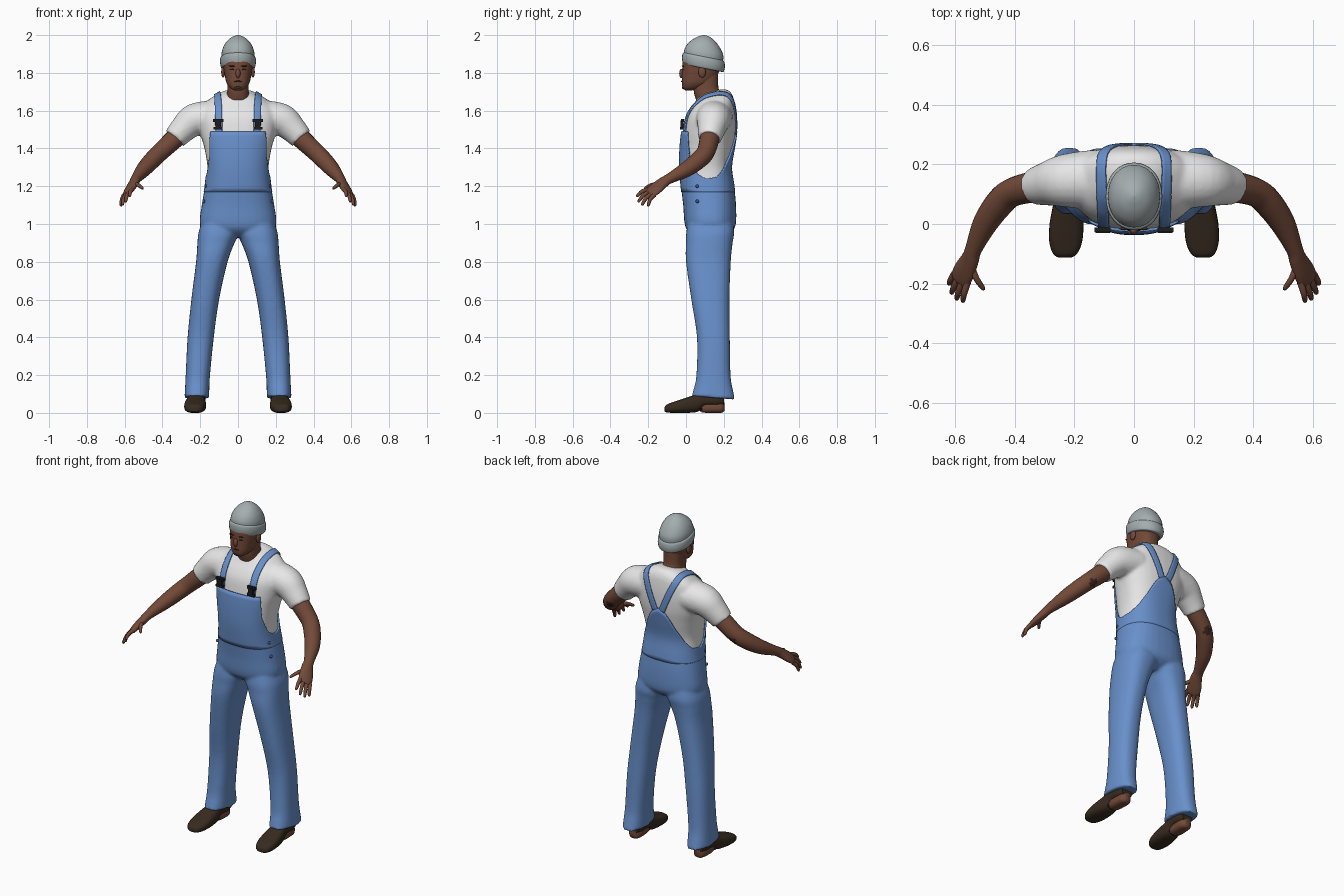
import bpy, bmesh
from math import sin, cos, pi, copysign
from mathutils import Vector, Matrix

cube = bpy.data.objects.get("Cube")
if cube:
    bpy.data.objects.remove(cube, do_unlink=True)


def material(name, rgb):
    m = bpy.data.materials.new(name)
    m.use_nodes = True
    m.diffuse_color = (*rgb, 1)
    m.node_tree.nodes["Principled BSDF"].inputs["Base Color"].default_value = (*rgb, 1)
    return m


DENIM = material("blue denim", (.14, .28, .60))
NAVY = material("dark blue button", (.05, .10, .25))
WHITE = material("white cotton", (.82, .82, .82))
SKIN = material("brown skin", (.17, .068, .04))
DARK = material("dark skin and brows", (.045, .02, .013))
WOOL = material("grey wool", (.37, .42, .43))
LEATHER = material("dark brown leather", (.038, .024, .014))
BLACK = material("black plastic", (.012, .012, .014))


# ---- helpers -------------------------------------------------------------
def smooth(rows, k=5):
    """Catmull-Rom interpolation of rows of numbers."""
    out, n = [], len(rows)
    for i in range(n - 1):
        a, b, c, d = rows[max(i - 1, 0)], rows[i], rows[i + 1], rows[min(i + 2, n - 1)]
        for j in range(k):
            t = j / k
            out.append(tuple(q + .5 * t * (r - p + t * (2 * p - 5 * q + 4 * r - s + t * (3 * (q - r) + s - p)))
                             for p, q, r, s in zip(a, b, c, d)))
    return out + [tuple(rows[-1])]


def rim(angle, power):
    s, c = sin(angle), cos(angle)
    return copysign(abs(s) ** power, s), -copysign(abs(c) ** power, c)


def upright(rows, k=5, n=32, power=.83, grow=0):
    """Rings from rows (z, x0, x1, y0, y1, tilt)."""
    rings = []
    for z, x0, x1, y0, y1, tilt in smooth(rows, k):
        ring = []
        for i in range(n):
            u, v = rim(2 * pi * i / n, power)
            dy = v * ((y1 - y0) / 2 + grow)
            ring.append(Vector(((x0 + x1) / 2 + u * ((x1 - x0) / 2 + grow), (y0 + y1) / 2 + dy, z + tilt * dy)))
        rings.append(ring)
    return rings


def tube(rows, ref, k=5, n=20):
    """Rings along a path of rows (x, y, z, wide radius, thin radius)."""
    pts, rings = smooth(rows, k), []
    for i, r in enumerate(pts):
        t = (Vector(pts[min(i + 1, len(pts) - 1)][:3]) - Vector(pts[max(i - 1, 0)][:3])).normalized()
        v = t.cross(Vector(ref)).normalized()
        u = v.cross(t)
        rings.append([Vector(r[:3]) + u * r[3] * cos(2 * pi * j / n) + v * r[4] * sin(2 * pi * j / n)
                      for j in range(n)])
    return rings


def flip(rings):
    return [[Vector((-p.x, p.y, p.z)) for p in ring] for ring in rings]


def finish(name, bm, mats, angle=.8):
    bmesh.ops.recalc_face_normals(bm, faces=bm.faces)
    me = bpy.data.meshes.new(name)
    bm.to_mesh(me)
    bm.free()
    for m in mats:
        me.materials.append(m)
    ob = bpy.data.objects.new(name, me)
    bpy.context.collection.objects.link(ob)
    bpy.ops.object.select_all(action='DESELECT')
    ob.select_set(True)
    bpy.context.view_layer.objects.active = ob
    bpy.ops.object.shade_smooth_by_angle(angle=angle)
    return ob


def loft(name, shells, *mats, caps=True, closed=True, rule=None):
    bm = bmesh.new()
    for rings in shells:
        vs = [[bm.verts.new(p) for p in ring] for ring in rings]
        n = len(vs[0])
        for a, b in zip(vs, vs[1:]):
            for i in range(n if closed else n - 1):
                bm.faces.new((a[i], a[(i + 1) % n], b[(i + 1) % n], b[i]))
        if caps:
            bm.faces.new(vs[0])
            bm.faces.new(vs[-1])
    if rule:
        for f in bm.faces:
            f.material_index = rule(f.calc_center_median())
    return finish(name, bm, mats)


def pair(name, shells, *mats, **kw):
    loft("left_" + name, shells, *mats, **kw)
    loft("right_" + name, [flip(s) for s in shells], *mats, **kw)


def blob(name, centre, size, mat, box=False, both=False):
    for s in ((1, -1) if both else (1,)):
        m = Matrix.Translation((centre[0] * s, *centre[1:])) @ Matrix.Diagonal((*size, 1))
        bm = bmesh.new()
        if box:
            bmesh.ops.create_cube(bm, size=2, matrix=m)
        else:
            bmesh.ops.create_uvsphere(bm, u_segments=16, v_segments=10, radius=1, matrix=m)
        finish(("left_" if s > 0 else "right_") * both + name, bm, [mat])


def blend(ob, voxel, repeat):
    m = ob.modifiers.new("merge", 'REMESH')
    m.mode, m.voxel_size, m.use_smooth_shade = 'VOXEL', voxel, True
    m = ob.modifiers.new("soften", 'SMOOTH')
    m.factor, m.iterations = .5, repeat


# ---- torso outline: z, half width, front y, back y, tilt ------------------
TORSO = [(z, -w, w, f, b, t) for z, w, f, b, t in (
    (.93, .08, .06, .19, 0), (.96, .15, .02, .235, 0), (1.0, .195, .0, .257, 0), (1.1, .185, -.008, .258, 0),
    (1.2, .168, -.02, .248, 0), (1.3, .162, -.028, .235, 0), (1.4, .178, -.026, .25, 0),
    (1.48, .20, -.018, .262, 0), (1.56, .212, -.004, .264, 0), (1.62, .195, .02, .258, .1),
    (1.66, .15, .045, .248, .18), (1.69, .095, .065, .225, .22), (1.70, .07, .08, .19, .25))]
DENSE = smooth(TORSO, 8)


def torso_point(angle, z, grow):
    for a, b in zip(DENSE, DENSE[1:]):
        if a[0] <= z <= b[0]:
            t = (z - a[0]) / (b[0] - a[0])
            _, x0, x1, y0, y1, _ = [p + (q - p) * t for p, q in zip(a, b)]
            u, v = rim(angle, .83)
            return Vector((u * (x1 + grow), (y0 + y1) / 2 + v * ((y1 - y0) / 2 + grow), z))


# Shirt: torso and sleeves merged
sleeve = tube([(.13, .15, 1.565, .10, .09), (.23, .145, 1.55, .09, .088), (.29, .135, 1.502, .074, .073),
               (.335, .125, 1.452, .062, .062)], (0, 1, 0))
shirt = loft("shirt", [upright(TORSO[4:], 6), sleeve, flip(sleeve)], WHITE)
blend(shirt, .009, 6)

# Trousers: seat and legs merged
leg = upright([(.08, .152, .284, .03, .26, -.08), (.12, .152, .281, .04, .25, -.05), (.2, .148, .277, .055, .236, 0),
               (.4, .128, .267, .058, .232, 0), (.6, .10, .247, .028, .23, 0), (.8, .055, .222, .0, .237, 0),
               (.9, .018, .215, .0, .247, 0), (.96, -.005, .208, .002, .255, 0), (1.04, .01, .18, .02, .24, 0)])
trousers = loft("trousers", [leg, flip(leg), upright(TORSO[:5], 6, grow=.007)], DENIM)
blend(trousers, .009, 5)

# Bib: shell whose top edge dips at the sides and rises to a point at the back
EDGE = [(0, 1.49), (40, 1.49), (45, 1.45), (55, 1.36), (75, 1.265), (90, 1.24), (110, 1.25), (130, 1.29),
        (150, 1.36), (170, 1.46), (180, 1.49)]


def edge_height(deg):
    deg = min(deg, 360 - deg)
    for (a, za), (b, zb) in zip(EDGE, EDGE[1:]):
        if deg <= b:
            return za + (zb - za) * (deg - a) / (b - a)


bib_rings = [[torso_point(d * pi / 180, 1.17 + (edge_height(d) - 1.17) * j / 14, .009) for d in range(0, 360, 5)]
             for j in range(15)]
bib = loft("bib", [bib_rings], DENIM, caps=False)
bib.modifiers.new("cloth", 'SOLIDIFY').thickness = .009

# Straps over the shoulders, laid on the shirt
path = smooth([(.105, -.018, 1.47), (.105, -.014, 1.54), (.108, .02, 1.63), (.118, .075, 1.69), (.122, .14, 1.712),
               (.108, .215, 1.685), (.065, .262, 1.58), (.02, .274, 1.47)], 6)
ribbon = [[Vector((x + w, y, z)) for w in (-.02, -.01, 0, .01, .02)] for x, y, z in path]
straps = loft("straps", [ribbon, flip(ribbon)], DENIM, caps=False, closed=False)
wrap = straps.modifiers.new("lay", 'SHRINKWRAP')
wrap.target, wrap.wrap_mode, wrap.offset = shirt, 'OUTSIDE_SURFACE', .005
cloth = straps.modifiers.new("cloth", 'SOLIDIFY')
cloth.thickness, cloth.offset = .007, 0

# Buckles and side buttons
blob("buckle_bar", (.105, -.019, 1.548), (.027, .008, .008), BLACK, box=True, both=True)
blob("buckle_clip", (.105, -.021, 1.528), (.015, .009, .02), BLACK, box=True, both=True)
blob("buckle_base", (.105, -.023, 1.507), (.024, .008, .007), BLACK, box=True, both=True)
for z, x in ((1.2, .168), (1.12, .181)):
    blob("side_button", (x, .06, z), (.008, .009, .009), NAVY, both=True)

# Arms with flat hands; a dark patch sits behind each elbow
ACROSS = (.70, .54, -.46)
arm = tube([(.28, .135, 1.505, .05, .05), (.335, .125, 1.452, .052, .052), (.41, .105, 1.382, .048, .048),
            (.455, .065, 1.337, .048, .046), (.50, .0, 1.288, .042, .04), (.538, -.085, 1.242, .029, .027),
            (.55, -.12, 1.22, .033, .024), (.57, -.16, 1.188, .041, .02), (.583, -.187, 1.166, .038, .015),
            (.587, -.197, 1.158, .025, .008)], ACROSS, 6)
elbow = Vector((.41, .145, 1.352))
pair("arm", [arm], SKIN, DARK, rule=lambda p: int((Vector((abs(p.x), p.y, p.z)) - elbow).length < .026))

# Fingers and thumb: base to tip
digits = {"index_finger": ((.558, -.195, 1.185), (.575, -.263, 1.147)),
          "middle_finger": ((.574, -.19, 1.173), (.596, -.255, 1.117)),
          "ring_finger": ((.589, -.18, 1.162), (.613, -.235, 1.1)),
          "little_finger": ((.603, -.168, 1.153), (.621, -.203, 1.095)),
          "thumb": ((.548, -.135, 1.213), (.503, -.222, 1.188))}
for name, (a, b) in digits.items():
    a, b = Vector(a), Vector(b)
    bend = a.lerp(b, .5) + Vector((.003, -.004, .006))
    pair(name, [tube([(*a, .012, .012), (*bend, .0105, .0105), (*a.lerp(b, .9), .008, .008), (*b, .003, .003)],
                     ACROSS, 4, 10)], SKIN)

# Neck and head
loft("neck", [upright([(1.62, -.065, .065, .07, .2, 0), (1.68, -.06, .06, .05, .187, .2),
                       (1.72, -.056, .056, .04, .172, 0), (1.8, -.06, .06, .05, .17, 0)])], SKIN)
loft("head", [upright([(1.708, -.022, .022, -.006, .035, 0), (1.72, -.042, .042, -.017, .08, 0),
                       (1.745, -.06, .06, -.022, .13, 0), (1.78, -.069, .069, -.022, .163, 0),
                       (1.82, -.076, .076, -.02, .178, 0), (1.86, -.08, .08, -.018, .183, 0),
                       (1.9, -.078, .078, -.01, .18, 0)])], SKIN)
blob("nose", (0, -.023, 1.797), (.013, .013, .025), SKIN)
blob("ear", (.079, .085, 1.805), (.01, .02, .03), SKIN, both=True)
blob("eye", (.03, -.0155, 1.818), (.012, .004, .004), DARK, both=True)
blob("brow", (.031, -.016, 1.836), (.018, .005, .004), DARK, both=True)
blob("mouth", (0, -.021, 1.755), (.021, .005, .004), DARK)
blob("chin_beard", (0, -.016, 1.722), (.018, .005, .008), DARK)

# Knitted hat with a turned-up cuff
loft("hat", [upright([(z, -w, w, f, b, t) for z, w, f, b, t in (
    (1.88, .087, -.012, .196, -.2), (1.91, .086, -.008, .197, -.15), (1.945, .074, .008, .178, -.1),
    (1.975, .052, .036, .15, -.05), (1.993, .026, .066, .122, 0), (2.0, .004, .09, .098, 0))], power=.95)], WOOL)
loft("hat_cuff", [upright([(z, -w, w, f, b, -.2) for z, w, f, b in (
    (1.825, .082, -.01, .19), (1.83, .09, -.017, .2), (1.855, .095, -.021, .206), (1.88, .093, -.018, .203),
    (1.888, .084, -.008, .194))], power=.95)], WOOL)


# Shoes, lofted from toe to heel, with the bare heel below
def along(rows, k=5):
    return [[Vector((p.x, p.z, p.y)) for p in ring] for ring in
            upright([(y, c - w, c + w, lo, hi, 0) for y, c, w, lo, hi in rows], k, 24, .75)]


pair("shoe", [along([(-.113, .232, .02, .008, .03), (-.1, .231, .04, .002, .045), (-.06, .229, .055, 0, .06),
                     (0, .226, .057, 0, .08), (.06, .222, .05, .006, .1), (.1, .22, .045, .034, .11),
                     (.16, .218, .046, .036, .11), (.2, .217, .035, .04, .1)])], LEATHER)
pair("heel", [along([(.082, .22, .032, .003, .06), (.11, .22, .037, 0, .06), (.16, .218, .038, 0, .06),
                     (.19, .218, .032, .001, .06), (.204, .217, .018, .012, .055)])], SKIN)
blob("arch", (.222, .08, .022), (.036, .012, .016), BLACK, both=True)
